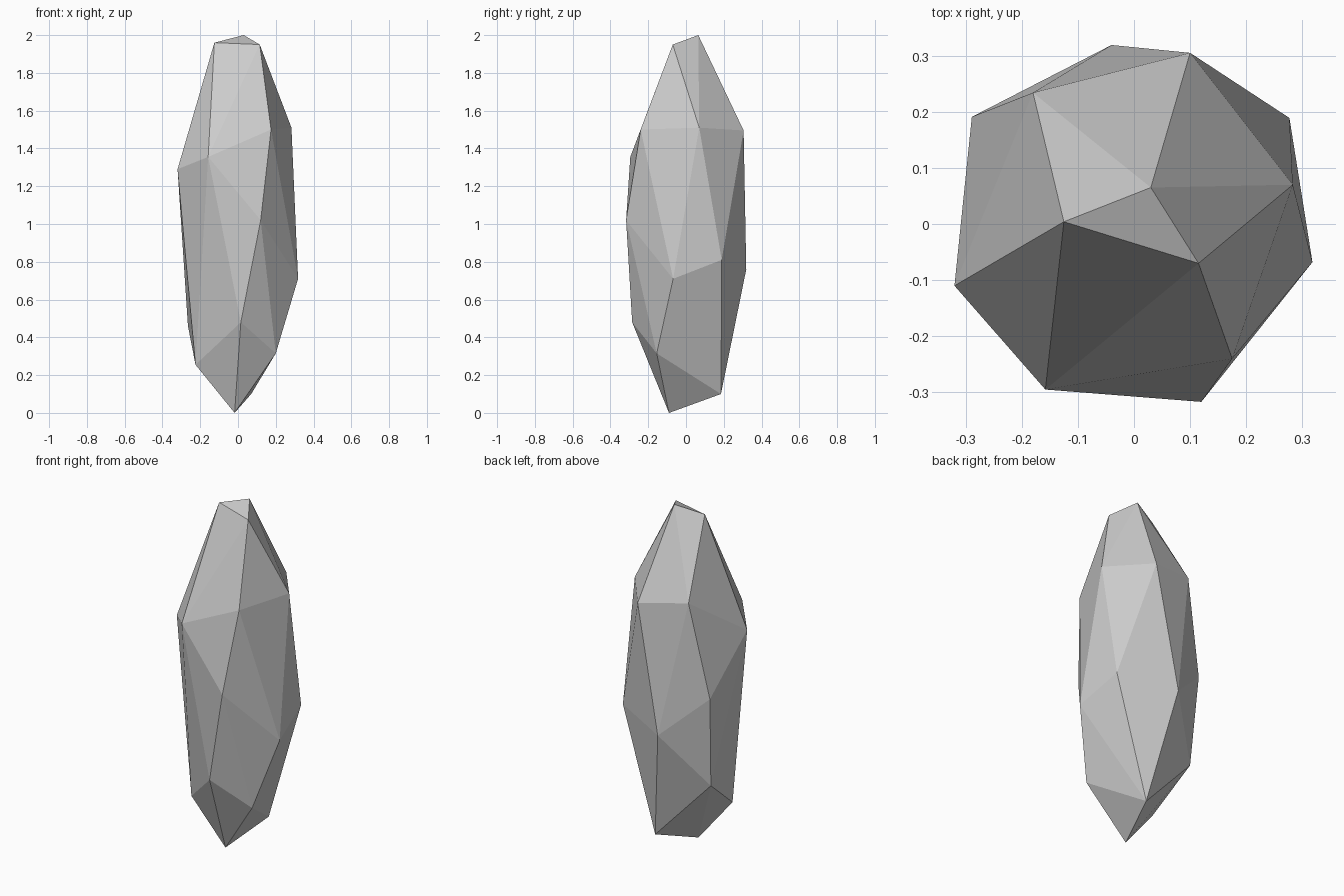
import bpy, bmesh

# Corner points of the faceted shard, grouped in bands from tip to base
tip = [(0.03, 0.065, 2.0), (-0.125, 0.004, 1.96), (0.115, -0.07, 1.95)]
shoulder = [(0.10, 0.305, 1.495), (-0.18, 0.234, 1.54), (0.283, 0.07, 1.51),
            (0.175, -0.24, 1.50), (-0.158, -0.295, 1.355), (-0.32, -0.11, 1.29)]
waist = [(0.12, -0.317, 1.02), (-0.289, 0.191, 0.99), (0.277, 0.189, 0.81),
         (-0.04, 0.319, 0.76), (0.318, -0.068, 0.71)]
base = [(0.015, -0.285, 0.48), (-0.265, 0.148, 0.46), (0.2, -0.155, 0.315),
        (-0.225, -0.11, 0.255), (0.07, 0.185, 0.10), (-0.018, -0.09, 0.0)]

# Flat facets: the convex skin over the corners
bm = bmesh.new()
for point in tip + shoulder + waist + base:
    bm.verts.new(point)
bmesh.ops.convex_hull(bm, input=bm.verts[:])
bmesh.ops.recalc_face_normals(bm, faces=bm.faces[:])

mesh = bpy.data.meshes.new("crystal_shard")
bm.to_mesh(mesh)
bm.free()
bpy.context.collection.objects.link(bpy.data.objects.new("crystal_shard", mesh))
